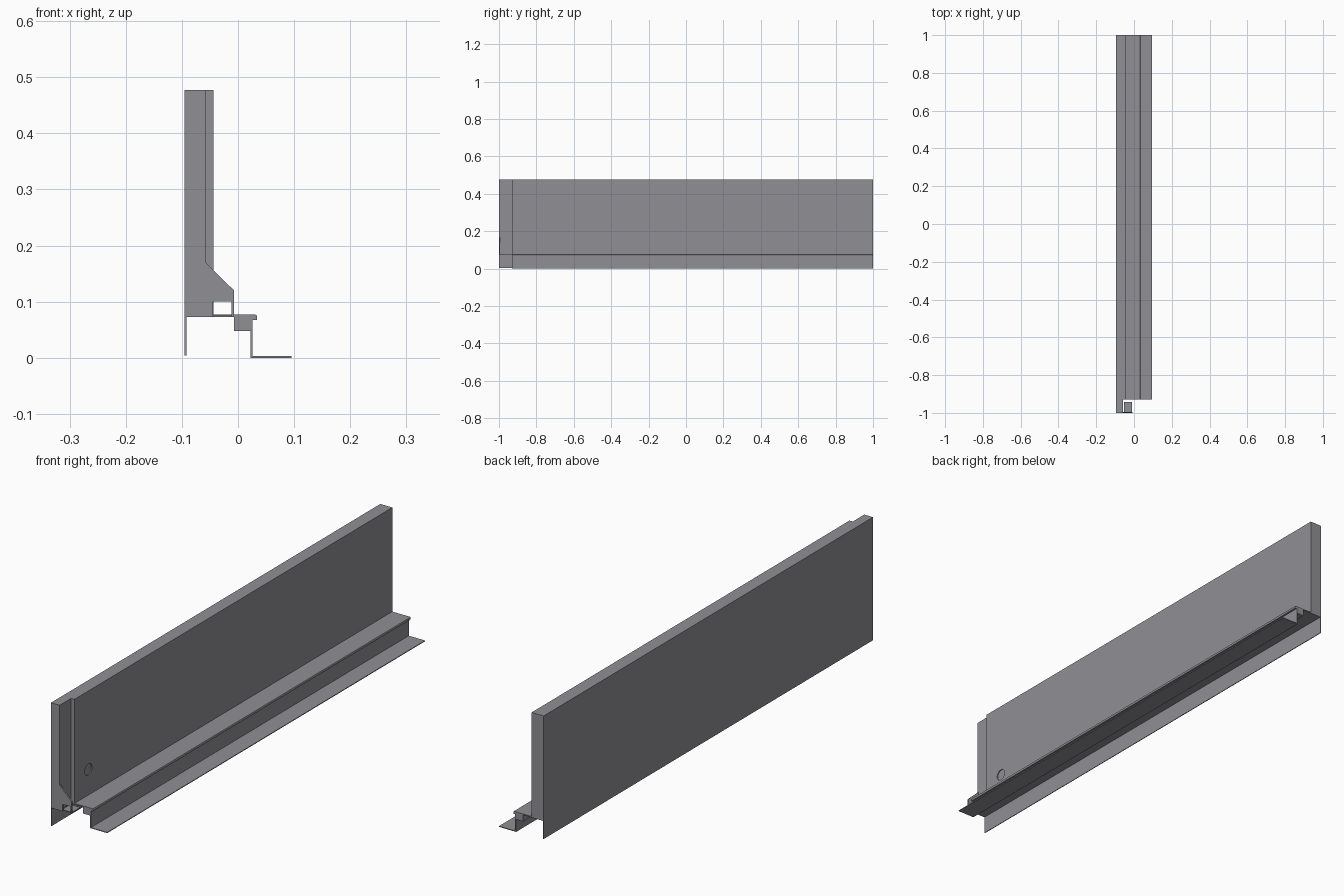
import bpy, bmesh, math

if "Cube" in bpy.data.objects:
    bpy.data.objects.remove(bpy.data.objects["Cube"])

# Dark grey painted metal
paint = bpy.data.materials.new("dark_grey")
paint.diffuse_color = (0.28, 0.28, 0.30, 1)
paint.use_nodes = True
paint.node_tree.nodes["Principled BSDF"].inputs["Base Color"].default_value = paint.diffuse_color


def extrude(name, pts, y0, y1):
    """Extrude an (x, z) outline along y."""
    bm = bmesh.new()
    face = bm.faces.new([bm.verts.new((x, y0, z)) for x, z in pts])
    res = bmesh.ops.extrude_face_region(bm, geom=[face])
    verts = [g for g in res["geom"] if isinstance(g, bmesh.types.BMVert)]
    bmesh.ops.translate(bm, verts=verts, vec=(0, y1 - y0, 0))
    bmesh.ops.recalc_face_normals(bm, faces=bm.faces[:])
    mesh = bpy.data.meshes.new(name)
    bm.to_mesh(mesh)
    bm.free()
    mesh.materials.append(paint)
    obj = bpy.data.objects.new(name, mesh)
    bpy.context.collection.objects.link(obj)
    return obj


def box(name, x0, x1, y0, y1, z0, z1):
    return extrude(name, [(x0, z0), (x1, z0), (x1, z1), (x0, z1)], y0, y1)


BACK, FACE, TOP, DECK = -0.095, -0.044, 0.477, 0.073
END, SEAM, FAR = -1.0, -0.93, 1.0

# Tall side panel: full-thickness wall, with a skirt below its outer face
wall = box("side_wall", BACK, FACE, SEAM, FAR, DECK, TOP)
box("outer_skirt", BACK, BACK + 0.003, END, FAR, 0.004, DECK)

# Shallow round adjuster recess on the inner face
bpy.ops.mesh.primitive_cylinder_add(vertices=32, radius=0.022, depth=0.02,
                                    location=(FACE + 0.006, -0.845, 0.175),
                                    rotation=(0, math.pi / 2, 0))
cutter = bpy.context.object
cutter.name = "recess_cutter"
cutter.data.materials.append(paint)
cutter.hide_render = True
cutter.hide_set(True)
cut = wall.modifiers.new("recess", 'BOOLEAN')
cut.object = cutter
cut.operation = 'DIFFERENCE'

# Thinner front end of the wall
box("front_wall_end", BACK, -0.058, END, SEAM, DECK, TOP)

# Sloped front bracket plate with a rectangular notch at its foot
extrude("front_bracket", [(-0.058, DECK), (-0.045, DECK), (-0.045, 0.1),
                          (-0.012, 0.1), (-0.012, DECK), (-0.007, DECK),
                          (-0.007, 0.12), (-0.058, 0.17)], END, END + 0.006)
box("bracket_tab", -0.052, -0.01, END + 0.006, -0.943, DECK, 0.076)

# Bottom runner: folded sheet with deck, rounded lip, web and flange
extrude("runner", [(-0.058, DECK), (0.022, DECK), (0.022, 0.0), (0.095, 0.0),
                   (0.095, 0.003), (0.026, 0.003), (0.026, 0.067),
                   (0.033, 0.067), (0.034, 0.069),
                   (0.034, 0.074), (0.033, 0.076), (0.031, 0.077),
                   (-0.058, 0.077)], SEAM, FAR)
box("runner_rail", -0.007, 0.022, SEAM, FAR, 0.048, DECK)
